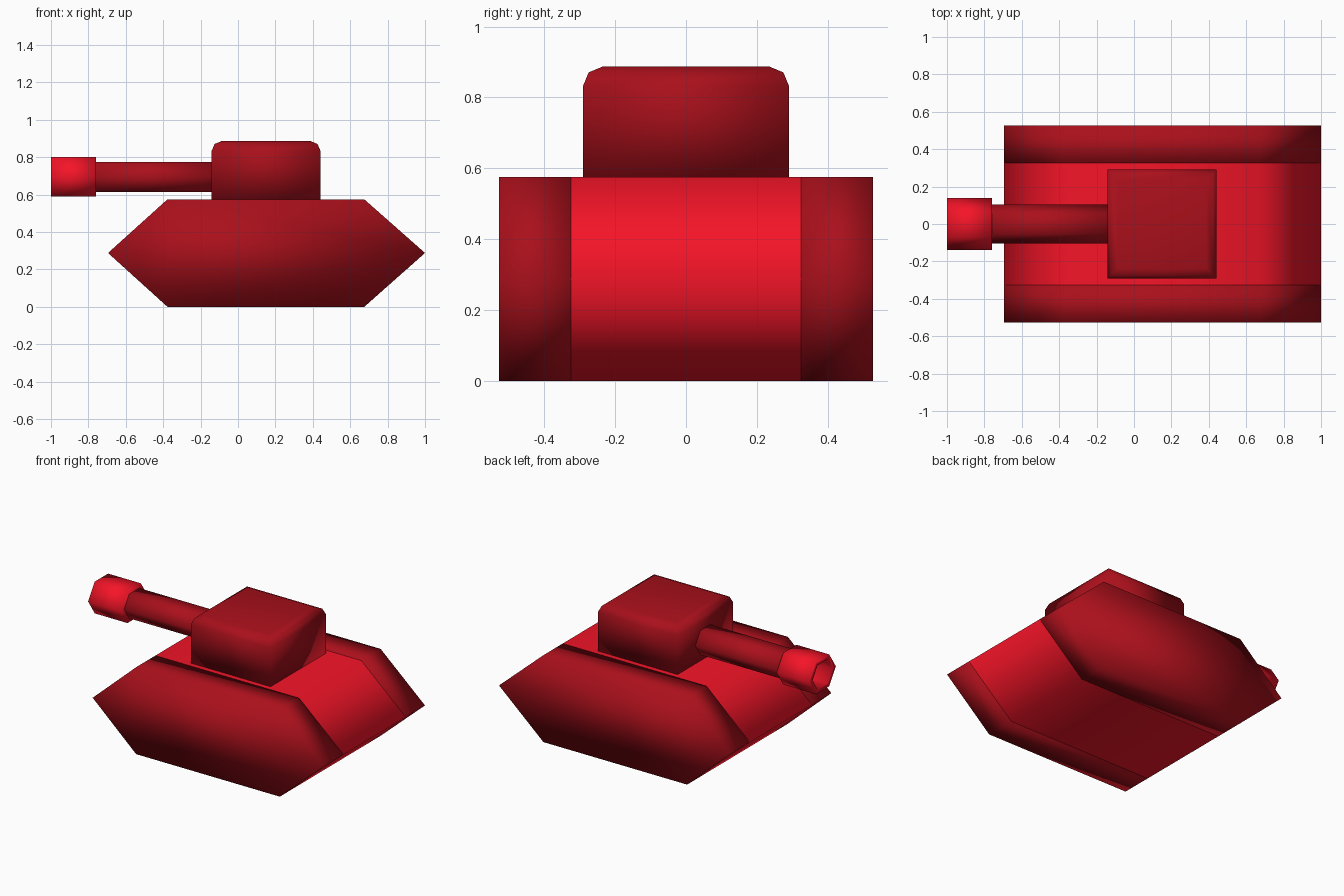
import bpy, bmesh
from math import cos, sin, pi

if "Cube" in bpy.data.objects:
    bpy.data.objects.remove(bpy.data.objects["Cube"])


def material(name, rgb):
    m = bpy.data.materials.new(name)
    m.diffuse_color = (*rgb, 1)
    m.use_nodes = True
    m.node_tree.nodes["Principled BSDF"].inputs["Base Color"].default_value = m.diffuse_color
    return m


bright = material("bright_red", (0.91, 0.007, 0.021))
dark = material("dark_red", (0.40, 0.005, 0.011))


def finish(name, bm, mat):
    bmesh.ops.recalc_face_normals(bm, faces=bm.faces)
    for f in bm.faces:
        f.smooth = True
    me = bpy.data.meshes.new(name)
    bm.to_mesh(me)
    bm.free()
    me.materials.append(mat)
    ob = bpy.data.objects.new(name, me)
    bpy.context.collection.objects.link(ob)
    return ob


def loft(name, rings, mat, caps=True):
    bm = bmesh.new()
    loops = [[bm.verts.new(p) for p in r] for r in rings]
    n = len(loops[0])
    for a, b in zip(loops, loops[1:]):
        for i in range(n):
            j = (i + 1) % n
            bm.faces.new((a[i], a[j], b[j], b[i]))
    if caps:
        bm.faces.new(loops[0])
        bm.faces.new(loops[-1])
    return finish(name, bm, mat)


# Hull and tracks share one hexagonal side profile
PROFILE = [(-0.695, 0.288), (-0.377, 0.575), (0.675, 0.575),
           (1.0, 0.288), (0.675, 0), (-0.377, 0)]


def slab(name, y0, y1, mat, caps=True):
    return loft(name, [[(x, y, z) for x, z in PROFILE] for y in (y0, y1)], mat, caps)


slab("hull", -0.325, 0.325, bright, caps=False)
for name, s in (("front_track", -1), ("back_track", 1)):
    slab(name, s * 0.325, s * 0.527, dark)


# Flattened hexagonal ring around the gun axis
def hex_ring(x, ry, top):
    k = top / sin(pi / 3)
    return [(x, ry * cos(i * pi / 3), 0.695 + k * sin(i * pi / 3)) for i in range(6)]


# Gun barrel and hollow muzzle
loft("gun_barrel", [hex_ring(-0.13, 0.105, 0.08), hex_ring(-0.77, 0.105, 0.08)], dark)
loft("muzzle", [hex_ring(-0.76, 0.139, 0.105), hex_ring(-1.0, 0.139, 0.105),
                hex_ring(-1.0, 0.105, 0.08), hex_ring(-0.87, 0.105, 0.08)], bright)

# Turret: box with rounded upper rim
bm = bmesh.new()
bmesh.ops.create_cube(bm, size=1)
for v in bm.verts:
    v.co.x = 0.15 + v.co.x * 0.584
    v.co.y *= 0.582
    v.co.z = 0.575 if v.co.z < 0 else 0.887
rim = [e for e in bm.edges if all(v.co.z > 0.8 for v in e.verts)]
bmesh.ops.bevel(bm, geom=rim, offset=0.056, segments=2, profile=0.5, affect='EDGES')
finish("turret", bm, dark)
